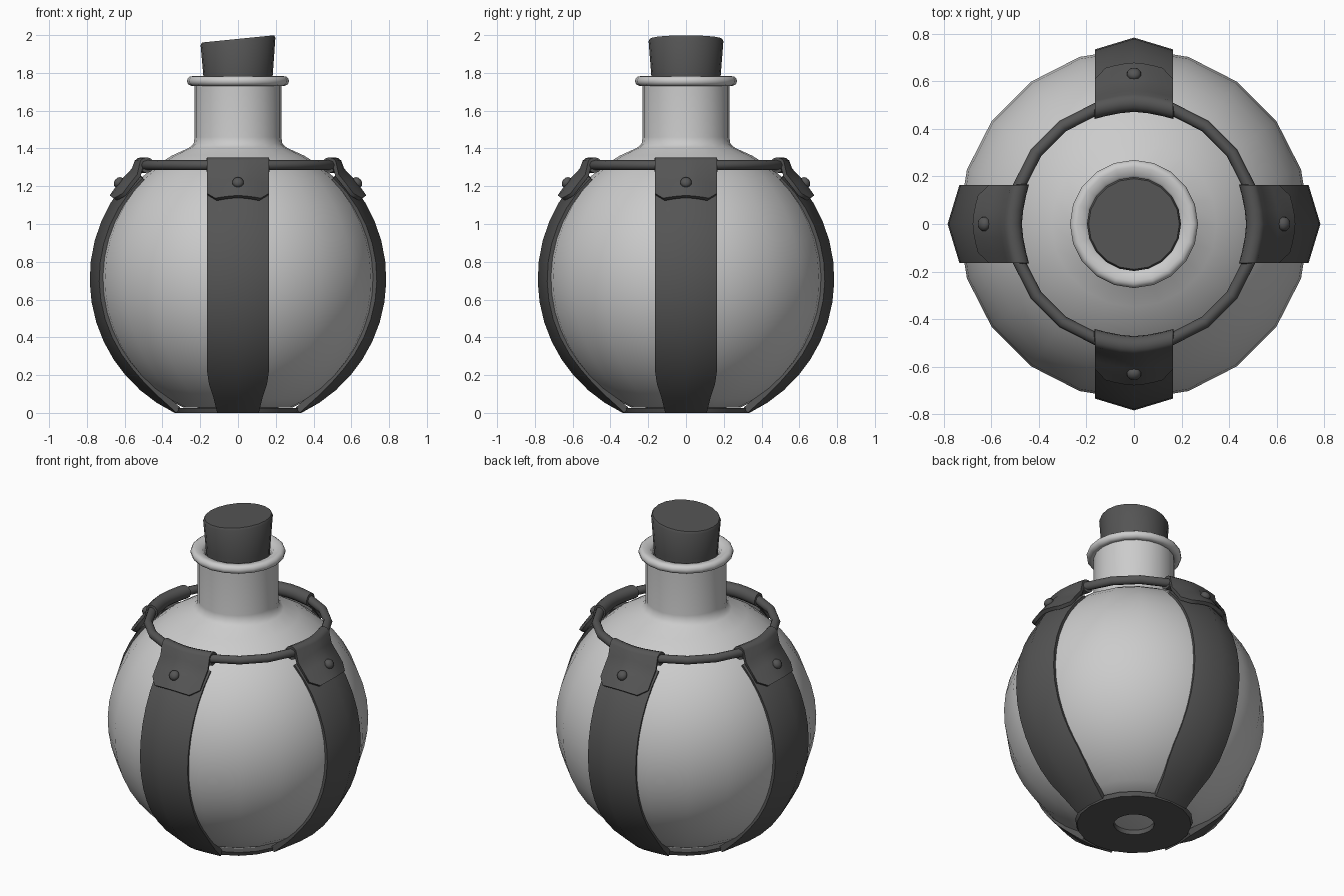
import bpy, bmesh
from math import sin, cos, pi, radians, asin

if "Cube" in bpy.data.objects:
    bpy.data.objects.remove(bpy.data.objects["Cube"])

SIDES = 20
CZ = 0.71          # centre height of the round body


def material(name, shade):
    m = bpy.data.materials.new(name)
    m.diffuse_color = (*shade, 1)
    m.use_nodes = True
    m.node_tree.nodes["Principled BSDF"].inputs["Base Color"].default_value = m.diffuse_color
    return m


DARK = material("dark_grey", (0.09, 0.09, 0.09))


def finish(name, bm, mat=None, angle=50):
    me = bpy.data.meshes.new(name)
    bm.to_mesh(me)
    bm.free()
    if mat:
        me.materials.append(mat)
    ob = bpy.data.objects.new(name, me)
    bpy.context.collection.objects.link(ob)
    bpy.ops.object.select_all(action='DESELECT')
    ob.select_set(True)
    bpy.context.view_layer.objects.active = ob
    bpy.ops.object.shade_smooth_by_angle(angle=radians(angle))
    return ob


def lathe(name, profile, mat=None, closed=False, top_slope=0.0, top_from=99):
    """Revolve (r, z) points around z; points above top_from are sheared."""
    bm = bmesh.new()
    rings = []
    for r, z in profile:
        ring = []
        for k in range(SIDES):
            a = 2 * pi * k / SIDES
            x = r * cos(a)
            ring.append(bm.verts.new((x, r * sin(a), z + (top_slope * x if z > top_from else 0))))
        rings.append(ring)
    pairs = list(zip(rings, rings[1:]))
    if closed:
        pairs.append((rings[-1], rings[0]))
    for a, b in pairs:
        for k in range(SIDES):
            n = (k + 1) % SIDES
            bm.faces.new((a[k], a[n], b[n], b[k]))
    bmesh.ops.remove_doubles(bm, verts=bm.verts, dist=1e-5)
    bmesh.ops.recalc_face_normals(bm, faces=bm.faces)
    return finish(name, bm, mat)


def arc(cr, cz, rad, a0, a1, n):
    return [(cr + rad * cos(radians(a0 + (a1 - a0) * i / n)),
             cz + rad * sin(radians(a0 + (a1 - a0) * i / n))) for i in range(n + 1)]


def band(name, rows, cols, power, thick):
    """Leather strip on the front side; row = (r, z, half width, drop r, drop z)."""
    bm = bmesh.new()
    grid = []
    for r, z, w, dr, dz in rows:
        line = []
        for t in cols:
            d = abs(t) ** power * (w / 0.165) ** 2
            line.append(bm.verts.new((t * w, -(r - dr * d), max(0, z - dz * d))))
        grid.append(line)
    for a, b in zip(grid, grid[1:]):
        for j in range(len(cols) - 1):
            bm.faces.new((a[j], a[j + 1], b[j + 1], b[j]))
    ob = finish(name, bm, DARK)
    mod = ob.modifiers.new("thickness", 'SOLIDIFY')
    mod.thickness = thick
    mod.offset = -1
    # keep the cut edges of the leather crisp
    split = ob.modifiers.new("crisp_edges", 'EDGE_SPLIT')
    split.split_angle = radians(50)
    return ob


def around(ob):
    """Repeat a front part on the other three sides."""
    for k in (1, 2, 3):
        c = ob.copy()
        c.name = f"{ob.name}_{k}"
        c.rotation_euler[2] = k * pi / 2
        bpy.context.collection.objects.link(c)


def on_sphere(rad, deg, w, drop):
    a = radians(deg)
    return (rad * cos(a), CZ + rad * sin(a), w, drop * cos(a), drop * sin(a))


# glass bottle with neck and rolled lip
body = arc(0, CZ, 0.74, -66.8, 69.5, 18)
lip = arc(0.244, 1.757, 0.026, -110, 100, 7)
lathe("bottle", [(0, 0.03)] + body +
      [(0.235, 1.425), (0.23, 1.46), (0.23, 1.735)] + lip +
      [(0.205, 1.775), (0.188, 1.755), (0.186, 1.6), (0, 1.6)])

# cork with a slanted top
lathe("cork", [(0, 1.61), (0.175, 1.61), (0.184, 1.79), (0.198, 1.967), (0.191, 1.98), (0, 1.98)],
      DARK, top_slope=0.1, top_from=1.9)

# ring around the shoulder
lathe("shoulder_ring", arc(0.51, 1.312, 0.026, 0, 315, 7), DARK, closed=True)

# base plate with a central hole
lathe("base_plate", [(0.115, 0), (0.325, 0), (0.335, 0.025), (0.115, 0.029)], DARK, closed=True)

# straps up the sides, narrowing at the foot
rows = []
for i in range(15):
    deg = -64.7 + (46.5 + 64.7) * i / 14
    z = CZ + 0.785 * sin(radians(deg))
    rows.append(on_sphere(0.785, deg, 0.11 + 0.055 * min(1, max(0, z) / 0.15), 0.05))
r, z, w, dr, dz = rows[0]
rows[0] = (r, 0, w, dr, 0)
around(band("strap", rows, (-1, 0, 1), 1, 0.035))

# strap ends looped over the ring and folded down outside
flap = [on_sphere(0.81, 33, 0.12, 0.05), on_sphere(0.81, 36.5, 0.165, 0.05),
        on_sphere(0.81, 41, 0.165, 0.048), on_sphere(0.81, 46, 0.165, 0.042)]
flap += [(r, z, 0.165, 0.03, 0) for r, z in arc(0.513, 1.312, 0.041, 35, 305, 9)]
around(band("strap_loop", flap, (-1, -0.72, -0.35, 0, 0.35, 0.72, 1), 1.6, 0.022))

# rivets
a = asin((1.22 - CZ) / 0.812)
bm = bmesh.new()
bmesh.ops.create_uvsphere(bm, u_segments=10, v_segments=6, radius=0.031)
for v in bm.verts:
    x, y, h = v.co.x, v.co.y, v.co.z * 0.75
    v.co = (x, -(0.812 + h) * cos(a) + y * sin(a), CZ + (0.812 + h) * sin(a) + y * cos(a))
bmesh.ops.recalc_face_normals(bm, faces=bm.faces)
around(finish("rivet", bm, DARK))
